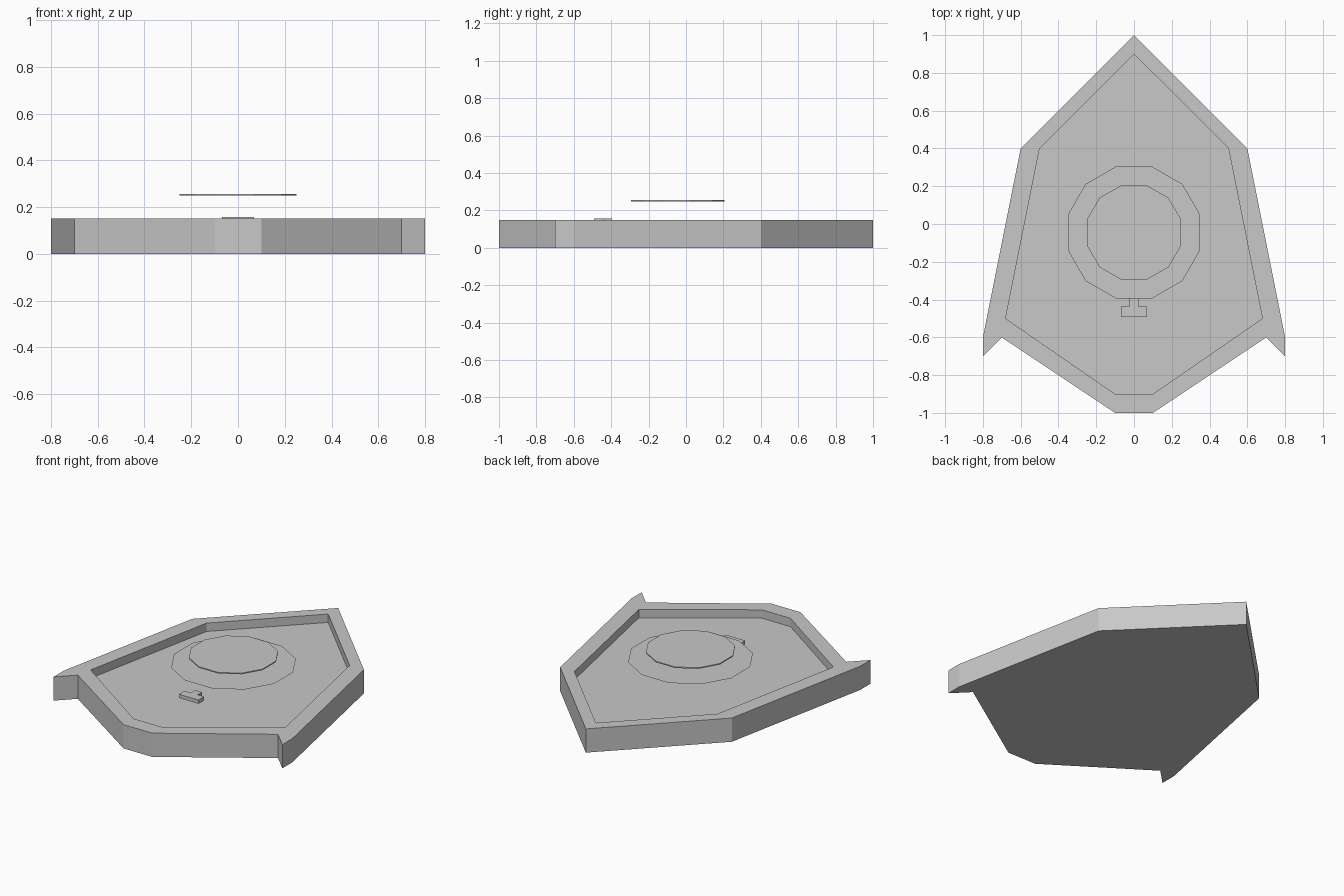
import bpy
import bmesh
import math

cube = bpy.data.objects.get("Cube")
if cube:
    bpy.data.objects.remove(cube)

grey = bpy.data.materials.new("plain grey")
grey.use_nodes = True
colour = (0.58, 0.58, 0.58, 1)
grey.diffuse_color = colour
grey.node_tree.nodes["Principled BSDF"].inputs["Base Color"].default_value = colour


def finish(name, bm):
    bmesh.ops.recalc_face_normals(bm, faces=bm.faces)
    mesh = bpy.data.meshes.new(name)
    bm.to_mesh(mesh)
    bm.free()
    mesh.materials.append(grey)
    obj = bpy.data.objects.new(name, mesh)
    bpy.context.collection.objects.link(obj)
    return obj


def mirrored(half):
    """Close a right-to-left symmetric outline from its +x half."""
    return half + [(-x, y) for x, y in reversed(half) if x > 0]


def loop(bm, outline, z):
    return [bm.verts.new((x, y, z)) for x, y in outline]


def walls(bm, low, high):
    for i in range(len(low)):
        j = (i + 1) % len(low)
        bm.faces.new((low[i], low[j], high[j], high[i]))


def plate(name, outline, bottom, top):
    """Flat slab, or a single sheet when bottom equals top."""
    bm = bmesh.new()
    high = loop(bm, outline, top)
    bm.faces.new(high)
    if bottom < top:
        low = loop(bm, outline, bottom)
        bm.faces.new(low)
        walls(bm, low, high)
    return finish(name, bm)


def twelve_sided(apothem, centre_y):
    radius = apothem / math.cos(math.pi / 12)
    angles = [math.pi * (2 * i + 1) / 12 for i in range(12)]
    return [(radius * math.cos(a), centre_y + radius * math.sin(a)) for a in angles]


# Pointed tray with a raised rim and two swept corner spikes
outer = mirrored([(0, 1), (0.6, 0.4), (0.8, -0.6), (0.8, -0.7), (0.7, -0.6), (0.1, -1)])
inner = mirrored([(0, 0.9), (0.5, 0.4), (0.68, -0.5), (0.1, -0.9)])
rim_height, floor_height = 0.15, 0.097

bm = bmesh.new()
base = loop(bm, outer, 0)
rim_out = loop(bm, outer, rim_height)
rim_in = loop(bm, inner, rim_height)
floor = loop(bm, inner, floor_height)
bm.faces.new(base)
bm.faces.new(floor)
walls(bm, base, rim_out)
walls(bm, floor, rim_in)
rim_edges = [bm.edges.get((ring[i - 1], ring[i]))
             for ring in (rim_out, rim_in) for i in range(len(ring))]
bmesh.ops.triangle_fill(bm, edges=rim_edges, use_beauty=True, normal=(0, 0, 1))
finish("tray", bm)

# Floating round plates, the smaller above the larger
centre = -0.045
plate("lower_round_sheet", twelve_sided(0.35, centre), 0.2, 0.2)
plate("upper_round_plate", twelve_sided(0.25, centre), 0.249, 0.256)

# Small T-shaped tab in front of the round plates
tab = mirrored([(0.024, -0.395), (0.024, -0.437), (0.069, -0.437), (0.069, -0.492)])
plate("t_shaped_tab", tab, 0.133, 0.157)
